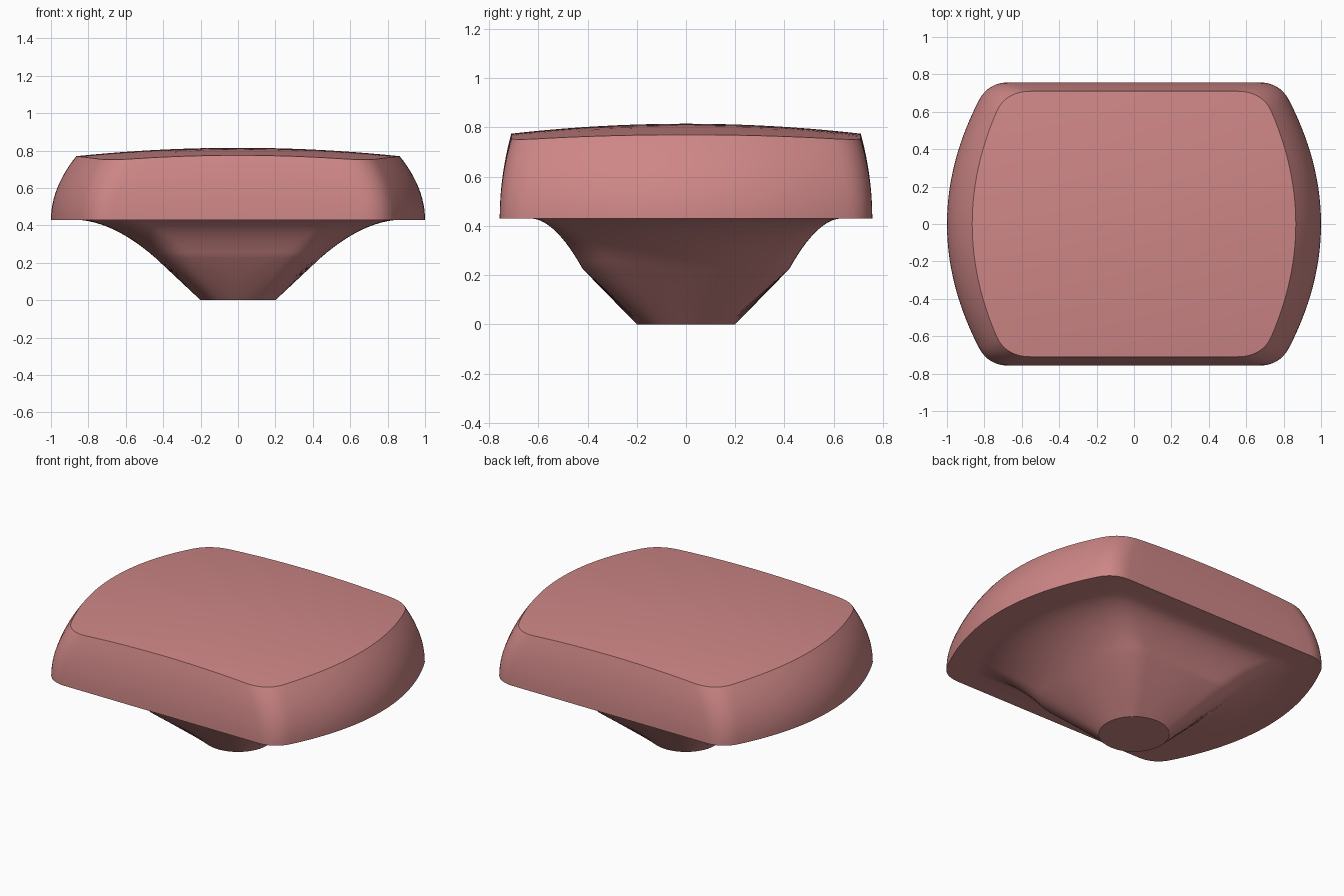
import bpy, bmesh, math
from mathutils import Vector

if "Cube" in bpy.data.objects:
    bpy.data.objects.remove(bpy.data.objects["Cube"])

N_SIDE, N_CORNER, N_FLAT = 14, 8, 6


def outline(a, b, ex, ey, cx):
    """Closed outline: bowed left/right sides, rounded corners, straight front/back."""
    q = []
    for i in range(N_SIDE):
        y = ey * i / N_SIDE
        q.append((a - (a - ex) * (y / ey) ** 2, y))
    kx = ex - 2 * (a - ex) / ey * (b - ey)
    for i in range(N_CORNER):
        t = i / N_CORNER
        q.append(((1 - t) ** 2 * ex + 2 * t * (1 - t) * kx + t * t * cx,
                  (1 - t) ** 2 * ey + 2 * t * (1 - t) * b + t * t * b))
    for i in range(N_FLAT + 1):
        q.append((cx * (1 - i / N_FLAT), b))
    half = q + [(-x, y) for x, y in reversed(q[:-1])]
    return [Vector(p) for p in half + [(x, -y) for x, y in reversed(half[1:-1])]]


def blend(A, B, t):
    return [p.lerp(r, t) for p, r in zip(A, B)]


def dome(p):
    return 0.815 - 0.06 * p.x ** 2 - 0.08 * p.y ** 2


rim = outline(1.0, 0.757, 0.83, 0.66, 0.67)
top = outline(0.865, 0.71, 0.735, 0.60, 0.55)
lip = outline(0.87, 0.63, 0.725, 0.545, 0.57)
neck = outline(0.44, 0.42, 0.415, 0.27, 0.25)
foot = [p.normalized() * 0.2 for p in neck]

rings = []
# tapered stem, then flared neck
rings.append([(p.x, p.y, 0) for p in foot])
for i in range(13):
    u = i / 12
    z = 0.225 + 0.205 * (1 - (1 - u) ** 1.85)
    rings.append([(p.x, p.y, z) for p in blend(neck, lip, u)])
# flat underside and curved skirt
for i in range(13):
    t = i / 12
    rings.append([(p.x, p.y, 0.43 + t * (dome(e) - 0.43))
                  for p, e in zip(blend(rim, top, t * t), top)])
# domed top
for i in range(9, 0, -1):
    rings.append([(p.x, p.y, dome(p)) for p in [e * (i / 10) for e in top]])

bm = bmesh.new()
loops = [[bm.verts.new(c) for c in r] for r in rings]
n = len(rim)
for A, B in zip(loops, loops[1:]):
    for i in range(n):
        j = (i + 1) % n
        bm.faces.new((A[i], A[j], B[j], B[i]))
bm.faces.new(list(reversed(loops[0])))
centre = bm.verts.new((0, 0, 0.815))
for i in range(n):
    bm.faces.new((loops[-1][i], loops[-1][(i + 1) % n], centre))
bmesh.ops.recalc_face_normals(bm, faces=bm.faces)

mesh = bpy.data.meshes.new("button_cap")
bm.to_mesh(mesh)
bm.free()
cap = bpy.data.objects.new("button_cap", mesh)
bpy.context.collection.objects.link(cap)

mat = bpy.data.materials.new("dusty_red")
mat.diffuse_color = (0.62, 0.24, 0.24, 1)
mat.use_nodes = True
mat.node_tree.nodes["Principled BSDF"].inputs["Base Color"].default_value = mat.diffuse_color
mesh.materials.append(mat)

bpy.context.view_layer.objects.active = cap
cap.select_set(True)
bpy.ops.object.shade_smooth_by_angle(angle=math.radians(30))
